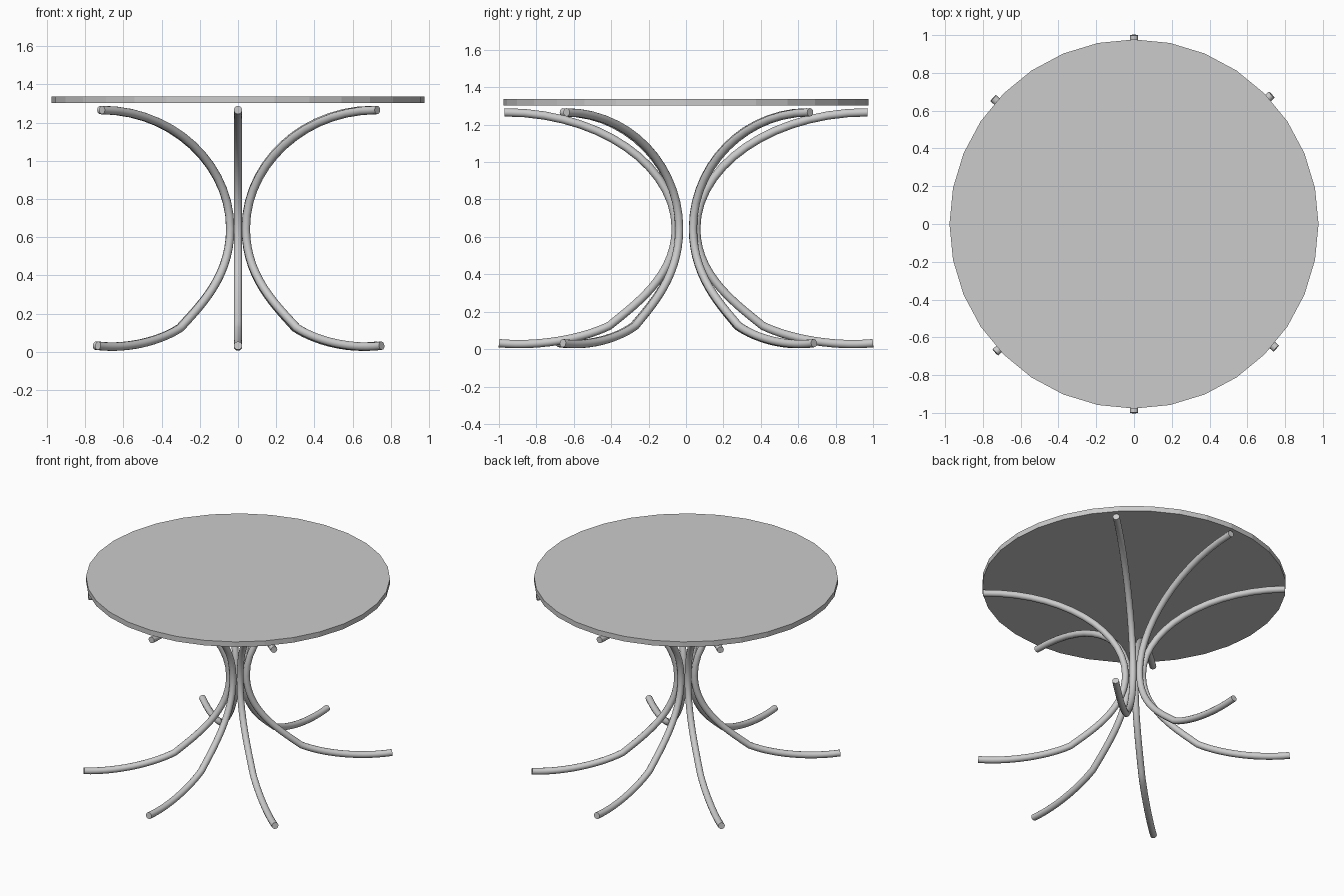
import bpy
from math import radians

cube = bpy.data.objects.get("Cube")
if cube:
    bpy.data.objects.remove(cube, do_unlink=True)

# Single plain grey for the whole table
grey = bpy.data.materials.new("plain grey")
grey.use_nodes = True
colour = (0.6, 0.6, 0.6, 1)
grey.diffuse_color = colour
grey.node_tree.nodes["Principled BSDF"].inputs["Base Color"].default_value = colour

# Round faceted table top
bpy.ops.mesh.primitive_cylinder_add(vertices=32, radius=0.977, depth=0.036, location=(0, 0, 1.32))
top = bpy.context.object
top.name = "table_top"
top.data.materials.append(grey)


def make_leg():
    """Bent tube in the xz plane: top end, waist, kink, foot."""
    curve = bpy.data.curves.new("leg", "CURVE")
    curve.dimensions = "3D"
    curve.bevel_depth = 0.022
    curve.bevel_resolution = 4
    curve.resolution_u = 14
    curve.use_fill_caps = True
    # (left handle, point, right handle) as radius and height
    knots = [((1.1, 1.266), (0.97, 1.266), (0.46, 1.266)),
             ((0.055, 0.98), (0.055, 0.645), (0.055, 0.39)),
             ((0.27, 0.24), (0.41, 0.125), (0.56, 0.052)),
             ((0.8, 0.012), (1.0, 0.032), (1.1, 0.04))]
    spline = curve.splines.new("BEZIER")
    spline.bezier_points.add(len(knots) - 1)
    for bp, (left, mid, right) in zip(spline.bezier_points, knots):
        bp.handle_left_type = bp.handle_right_type = "FREE"
        bp.co = (mid[0], 0, mid[1])
        bp.handle_left = (left[0], 0, left[1])
        bp.handle_right = (right[0], 0, right[1])
    leg = bpy.data.objects.new("leg", curve)
    bpy.context.collection.objects.link(leg)
    bpy.ops.object.select_all(action="DESELECT")
    leg.select_set(True)
    bpy.context.view_layer.objects.active = leg
    bpy.ops.object.convert(target="MESH")
    leg = bpy.context.object
    leg.data.materials.clear()
    leg.data.materials.append(grey)
    bpy.ops.object.shade_smooth_by_angle(angle=radians(40))
    return leg


# Six legs spread around the centre
first = make_leg()
spread = {"back": 90, "front": 270, "back_left": 43.2, "back_right": 138.2,
          "front_right": 222.8, "front_left": 318.8}
for i, (side, angle) in enumerate(spread.items()):
    leg = first
    if i:
        leg = first.copy()
        bpy.context.collection.objects.link(leg)
    leg.name = side + "_leg"
    leg.rotation_euler.z = radians(angle)
